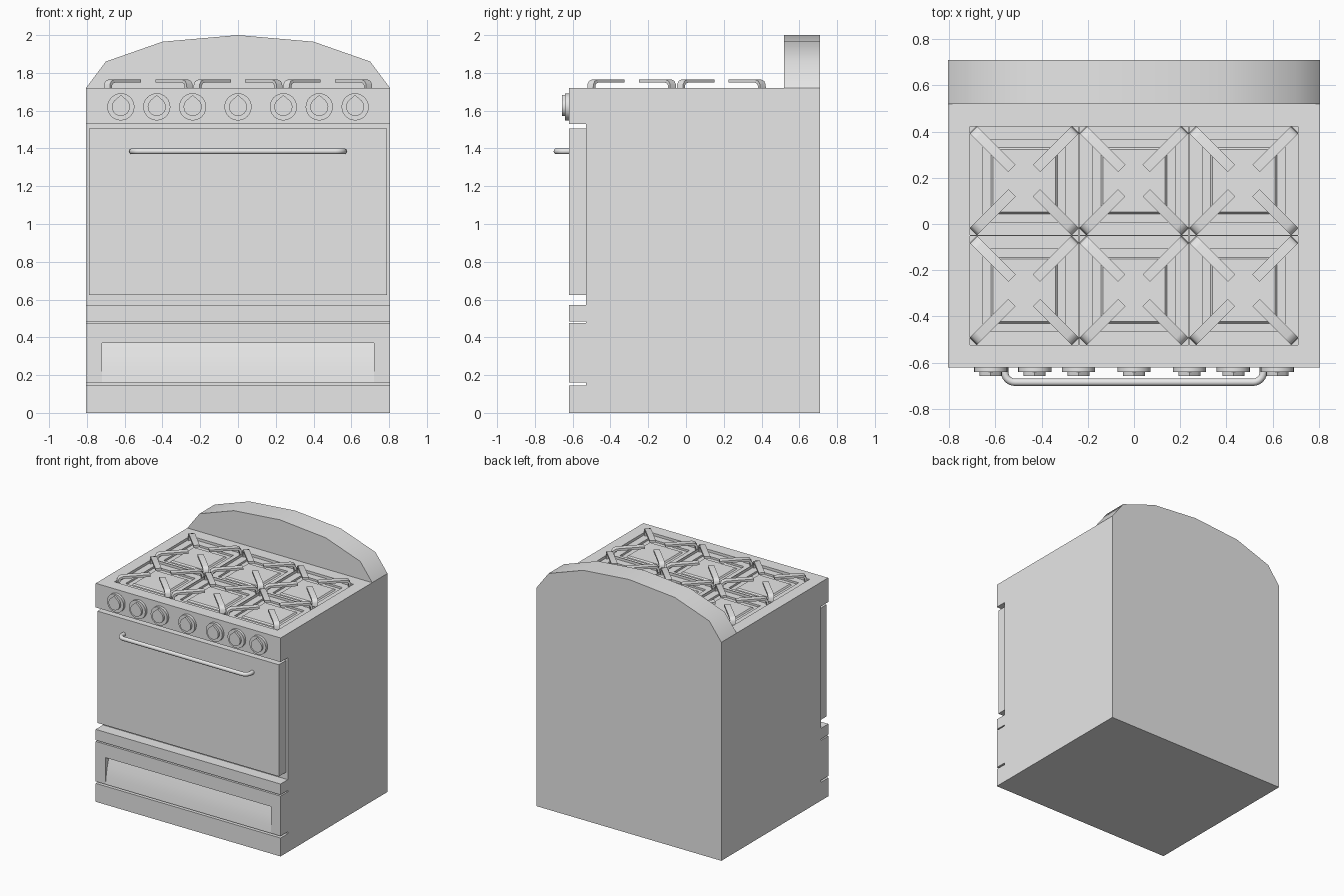
import bpy, bmesh
from math import sin, cos, pi, radians
from mathutils import Vector, Matrix

cube = bpy.data.objects.get("Cube")
if cube:
    bpy.data.objects.remove(cube, do_unlink=True)

COLOUR = (0.8, 0.8, 0.8, 1)
grey = bpy.data.materials.new("light grey enamel")
grey.use_nodes = True
grey.diffuse_color = COLOUR
grey.node_tree.nodes["Principled BSDF"].inputs["Base Color"].default_value = COLOUR

W, FRONT, INNER, BACK, TOP = 0.805, -0.62, -0.53, 0.71, 1.72


def along_x(u, v, w):
    return Vector((w, u, v))


def along_y(u, v, w):
    return Vector((u, w, v))


def prism(bm, profile, lo, hi, place):
    """Extrude a 2D profile from lo to hi along the axis chosen by place."""
    ends = [[bm.verts.new(place(u, v, w)) for u, v in profile] for w in (lo, hi)]
    bm.faces.new(ends[0])
    bm.faces.new(ends[1][::-1])
    n = len(profile)
    for i in range(n):
        j = (i + 1) % n
        bm.faces.new((ends[0][j], ends[0][i], ends[1][i], ends[1][j]))


def finish(bm, name, angle=40):
    bmesh.ops.recalc_face_normals(bm, faces=bm.faces)
    mesh = bpy.data.meshes.new(name)
    bm.to_mesh(mesh)
    bm.free()
    mesh.materials.append(grey)
    ob = bpy.data.objects.new(name, mesh)
    bpy.context.collection.objects.link(ob)
    smooth(ob, angle)
    return ob


def smooth(ob, angle=40):
    bpy.ops.object.select_all(action="DESELECT")
    ob.select_set(True)
    bpy.context.view_layer.objects.active = ob
    bpy.ops.object.shade_smooth_by_angle(angle=radians(angle))


def rect(u0, u1, v0, v1):
    return [(u0, v0), (u1, v0), (u1, v1), (u0, v1)]


# Cabinet: side profile with the front gaps, swept across the width
side = [(BACK, 0), (BACK, TOP), (FRONT, TOP), (FRONT, 1.53), (INNER, 1.53)]
for hi, lo in ((0.57, 0.485), (0.145, 0)):
    side += [(INNER, hi), (FRONT, hi), (FRONT, lo), (INNER, lo)]
side[-1:] = []
bm = bmesh.new()
prism(bm, side, -W, W, along_x)
bmesh.ops.recalc_face_normals(bm, faces=bm.faces)

# Hob: divide the top into burner cells and sink stepped square pans
CELL, X0, Y0 = 0.475, -0.7125, -0.525


def top_faces():
    return [f for f in bm.faces if f.normal.z > 0.9 and f.calc_center_median().z > TOP - 0.01]


cuts = [((X0 + CELL * i, 0, 0), (1, 0, 0)) for i in range(4)]
cuts += [((0, Y0 + CELL * i, 0), (0, 1, 0)) for i in range(3)]
for point, normal in cuts:
    faces = top_faces()
    geom = faces + list({e for f in faces for e in f.edges}) + list({v for f in faces for v in f.verts})
    bmesh.ops.bisect_plane(bm, geom=geom, plane_co=point, plane_no=normal)
pans = [f for f in top_faces()
        if abs(f.calc_center_median().x) < -X0 and Y0 < f.calc_center_median().y < Y0 + 2 * CELL]
for width, depth in ((0.003, 0), (0, -0.02), (0.08, 0), (0, -0.015), (0.05, 0), (0.012, 0.01)):
    bmesh.ops.inset_individual(bm, faces=pans, thickness=width, depth=depth)
finish(bm, "cabinet", 25)

# Oven door
bm = bmesh.new()
prism(bm, rect(FRONT, INNER, 0.625, 1.505), -0.79, 0.79, along_x)
finish(bm, "oven_door")

# Warming drawer: solid ends and a scooped finger pull between them
bm = bmesh.new()
for lo, hi in ((-W, -0.72), (0.72, W)):
    prism(bm, rect(FRONT, INNER, 0.16, 0.475), lo, hi, along_x)
scoop = [(INNER, 0.16), (FRONT, 0.16), (-0.612, 0.22), (-0.598, 0.29), (-0.575, 0.37),
         (FRONT, 0.37), (FRONT, 0.475), (INNER, 0.475)]
prism(bm, scoop, -0.72, 0.72, along_x)
finish(bm, "drawer_front")

# Arched backguard
half = [(W, TOP), (0.70, 1.86), (0.40, 1.965)]
arch = half + [(0, 2.0)] + [(-x, z) for x, z in reversed(half)]
bm = bmesh.new()
prism(bm, arch, 0.52, BACK, along_y)
finish(bm, "backguard")

# Knobs: round plate with a teardrop grip pointing up
SEG = 24
for x in (-0.62, -0.43, -0.24, 0, 0.24, 0.43, 0.62):
    bm = bmesh.new()
    ring = [(sin(2 * pi * i / SEG), cos(2 * pi * i / SEG)) for i in range(SEG)]
    plate = [(x + 0.072 * u, 1.62 + 0.072 * v) for u, v in ring]
    grip = [(x + 0.048 * u, 1.62 + 0.048 * v) for u, v in ring if v < 0.75]
    grip.append((x, 1.683))
    prism(bm, plate, FRONT, -0.641, along_y)
    prism(bm, grip, -0.64, -0.657, along_y)
    finish(bm, "knob", 35)

# Door handle: bent tube
curve = bpy.data.curves.new("door_handle", "CURVE")
curve.dimensions = "3D"
curve.bevel_depth = 0.016
curve.bevel_resolution = 3
curve.use_fill_caps = True
R, HX, HY = 0.045, 0.56, -0.685
path = [(HX, FRONT + 0.01)]
path += [(HX - R + R * cos(a), HY + R - R * sin(a)) for a in (pi * i / 12 for i in range(7))]
path += [(-x, y) for x, y in reversed(path)]
spline = curve.splines.new("POLY")
spline.points.add(len(path) - 1)
for p, (x, y) in zip(spline.points, path):
    p.co = (x, y, 1.385, 1)
handle = bpy.data.objects.new("door_handle", curve)
bpy.context.collection.objects.link(handle)
handle.select_set(True)
bpy.ops.object.select_all(action="DESELECT")
handle.select_set(True)
bpy.context.view_layer.objects.active = handle
bpy.ops.object.convert(target="MESH")
handle = bpy.context.object
handle.data.materials.clear()
handle.data.materials.append(grey)
smooth(handle)

# Grates: four bent bars per cell reaching in from the corners
bar = [(0.075, 1.765), (0.275, 1.765), (0.298, 1.757), (0.309, 1.74), (0.312, 1.70),
       (0.296, 1.70), (0.294, 1.733), (0.287, 1.744), (0.272, 1.748), (0.075, 1.748)]
for i in range(3):
    for j in range(2):
        bm = bmesh.new()
        centre = Vector((X0 + CELL * (i + 0.5), Y0 + CELL * (j + 0.5), 0))
        for k in range(4):
            turn = Matrix.Rotation(pi / 4 + k * pi / 2, 3, "Z")
            prism(bm, bar, -0.022, 0.022, lambda u, v, w: centre + turn @ Vector((u, w, v)))
        finish(bm, "burner_grate")
